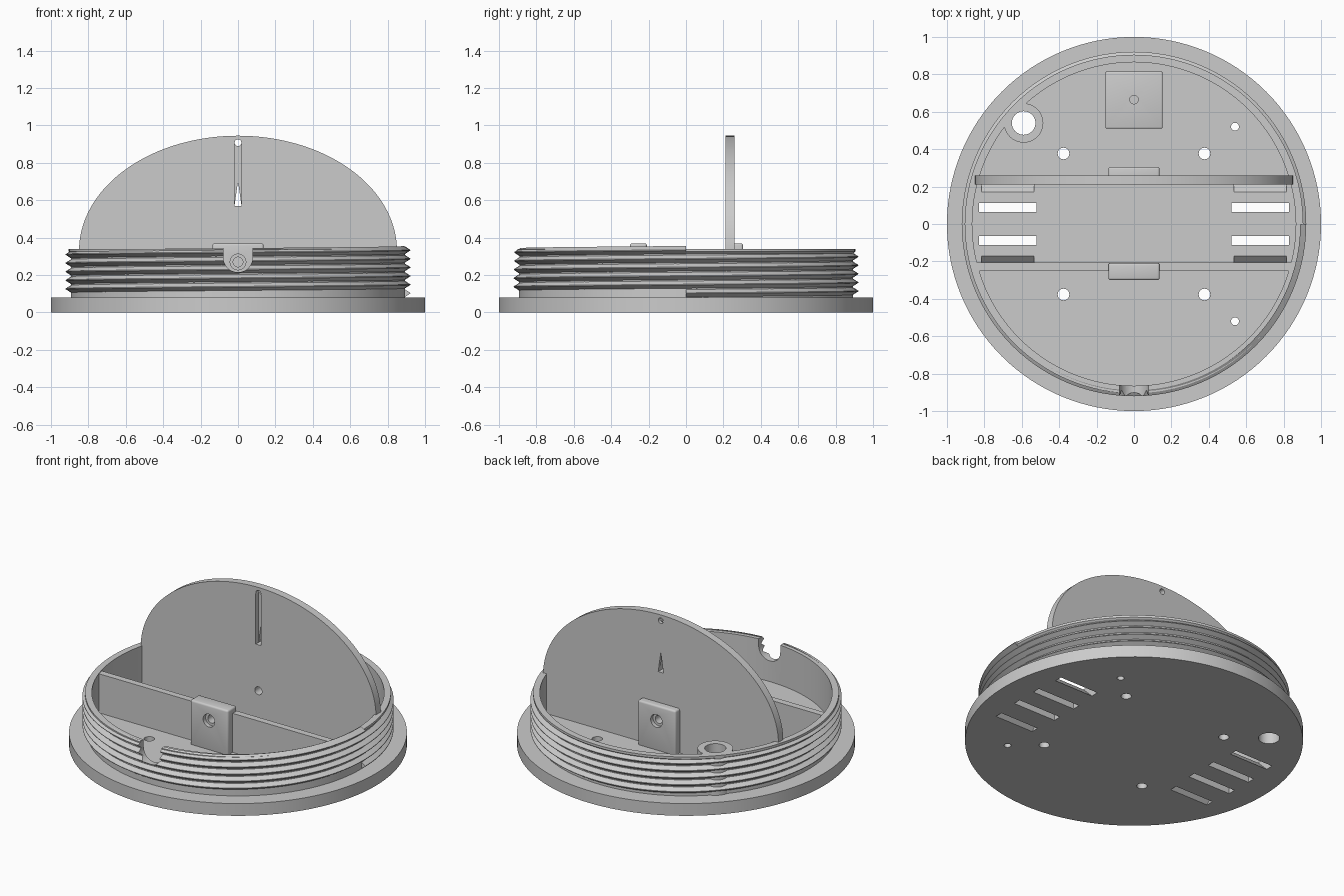
import bpy, bmesh, math
from mathutils import Matrix, Vector

cube = bpy.data.objects.get("Cube")
if cube:
    bpy.data.objects.remove(cube, do_unlink=True)

grey = bpy.data.materials.new("plain_grey")
grey.use_nodes = True
colour = (0.6, 0.6, 0.6, 1)
grey.diffuse_color = colour
grey.node_tree.nodes["Principled BSDF"].inputs["Base Color"].default_value = colour


def finish(name, bm):
    bmesh.ops.recalc_face_normals(bm, faces=bm.faces)
    mesh = bpy.data.meshes.new(name)
    bm.to_mesh(mesh)
    bm.free()
    mesh.materials.append(grey)
    obj = bpy.data.objects.new(name, mesh)
    bpy.context.collection.objects.link(obj)
    return obj


def box(name, x, y, z, bevel=0):
    bm = bmesh.new()
    bmesh.ops.create_cube(bm, size=1)
    for v in bm.verts:
        for i, (lo, hi) in enumerate((x, y, z)):
            v.co[i] = (lo + hi) / 2 + v.co[i] * (hi - lo)
    if bevel:
        bmesh.ops.bevel(bm, geom=bm.edges[:], offset=bevel, segments=3,
                        profile=0.5, affect='EDGES')
    return finish(name, bm)


def rod(name, start, end, r1, r2=None, segments=32):
    a, b = Vector(start), Vector(end)
    turn = (b - a).to_track_quat('Z', 'Y').to_matrix().to_4x4()
    bm = bmesh.new()
    bmesh.ops.create_cone(bm, cap_ends=True, segments=segments, radius1=r1,
                          radius2=r1 if r2 is None else r2, depth=(b - a).length,
                          matrix=Matrix.Translation((a + b) / 2) @ turn)
    return finish(name, bm)


def lathe(name, profile, steps=128):
    bm = bmesh.new()
    verts = [bm.verts.new((r, 0, z)) for r, z in profile]
    edges = [bm.edges.new((verts[i - 1], v)) for i, v in enumerate(verts)]
    bmesh.ops.spin(bm, geom=verts + edges, cent=(0, 0, 0), axis=(0, 0, 1),
                   angle=math.tau, steps=steps)
    bmesh.ops.remove_doubles(bm, verts=bm.verts, dist=0.0001)
    return finish(name, bm)


def prism(name, outline, axis, lo, hi):
    # Extrude a 2D outline along x or y
    place = (lambda p, d: (d, p[0], p[1])) if axis == 'X' else (lambda p, d: (p[0], d, p[1]))
    bm = bmesh.new()
    face = bm.faces.new([bm.verts.new(place(p, lo)) for p in outline])
    moved = bmesh.ops.extrude_face_region(bm, geom=[face])["geom"]
    bmesh.ops.translate(bm, vec=place((0, 0), hi - lo),
                        verts=[g for g in moved if isinstance(g, bmesh.types.BMVert)])
    return finish(name, bm)


def cut(targets, *cutters):
    for cutter in cutters:
        for obj in targets:
            mod = obj.modifiers.new("cut", 'BOOLEAN')
            mod.operation, mod.solver, mod.object = 'DIFFERENCE', 'EXACT', cutter
            with bpy.context.temp_override(object=obj, active_object=obj):
                bpy.ops.object.modifier_apply(modifier=mod.name)
        bpy.data.objects.remove(cutter, do_unlink=True)


FLOOR, RIM, INNER = 0.08, 0.34, 0.865

# Base disc and collar
base = rod("base_disc", (0, 0, 0), (0, 0, FLOOR), 1, segments=128)
collar = lathe("threaded_collar", [(INNER, 0.07), (0.893, 0.07), (0.893, 0.315),
                                   (0.905, 0.325), (0.905, RIM), (INNER, RIM)])

# Helical screw thread around the collar
pitch, turns, steps = 0.046, 5, 96
bm = bmesh.new()
rows = []
for i in range(turns * steps + 1):
    t = math.tau * i / steps
    mid = 0.103 + pitch * i / steps
    rows.append([bm.verts.new((r * math.cos(t), r * math.sin(t), mid + dz))
                 for r, dz in ((0.889, -0.0225), (0.921, -0.002), (0.921, 0.002), (0.889, 0.0225))])
for a, b in zip(rows, rows[1:]):
    for k in range(4):
        bm.faces.new((a[k - 1], a[k], b[k], b[k - 1]))
bm.faces.new(rows[0])
bm.faces.new(rows[-1])
thread = finish("screw_thread", bm)

# Cable post joined to the collar
post_x, post_y = -0.59, 0.54
post = rod("cable_post", (post_x, post_y, 0.07), (post_x, post_y, RIM), 0.105, segments=48)

# Tall rounded wall and low divider
arc = [(0.85 * math.cos(math.pi * i / 72), 0.33 + 0.615 * math.sin(math.pi * i / 72))
       for i in range(73)]
wall = prism("rounded_wall", [(0.85, 0.07)] + arc + [(-0.85, 0.07)], 'Y', 0.21, 0.26)
divider = box("divider", (-0.84, 0.84), (-0.25, -0.207), (0.07, 0.335))

# Screw blocks on the wall and the divider
front_block = box("front_screw_block", (-0.137, 0.137), (-0.30, -0.209), (0.07, 0.37), 0.012)
back_block = box("back_screw_block", (-0.137, 0.137), (0.215, 0.305), (0.07, 0.37), 0.012)

# Low pad behind the wall with a blind hole
pad = box("rear_pad", (-0.153, 0.153), (0.51, 0.815), (0.05, 0.12), 0.008)
cut([pad], rod("cutter", (0, 0.665, 0.09), (0, 0.665, 0.2), 0.023))

# Screw holes through the blocks, widened at the outer faces
for targets, inside, outside in (([divider, front_block], -0.15, -0.31),
                                 ([wall, back_block], 0.15, 0.315)):
    sign = math.copysign(1, outside)
    cut(targets, rod("cutter", (0, inside, 0.27), (0, outside, 0.27), 0.026),
        rod("cutter", (0, outside - 0.035 * sign, 0.27), (0, outside, 0.27), 0.042))

# Wall groove, cord hole and tapered opening
cut([wall], box("cutter", (-0.019, 0.019), (0.15, 0.24), (0.57, 0.9)),
    rod("cutter", (0, 0.15, 0.908), (0, 0.3, 0.908), 0.018),
    prism("cutter", [(-0.019, 0.57), (0.019, 0.57), (0, 0.7)], 'Y', 0.15, 0.3))

# Cable notch in the front of the collar
cut([collar, thread], rod("cutter", (0, -1, 0.293), (0, -0.7, 0.293), 0.078),
    box("cutter", (-0.078, 0.078), (-1, -0.7), (0.293, 0.5)))

# Floor holes
cut([base, collar, post], rod("cutter", (post_x, post_y, -0.1), (post_x, post_y, 0.5), 0.063, segments=48))
for sx in (-1, 1):
    for sy in (-1, 1):
        x, y = 0.377 * sx, 0.377 * sy
        cut([base], rod("cutter", (x, y, -0.1), (x, y, 0.2), 0.031))
        # Straight vent, then outward-slanting vent
        xs = sorted((0.52 * sx, 0.83 * sx))
        ys = sorted((0.063 * sy, 0.113 * sy))
        cut([base], box("cutter", xs, ys, (-0.1, 0.2)))
        xs = sorted((0.535 * sx, 0.815 * sx))
        slant = [(0.15 * sy, 0.1), (0.2 * sy, 0.1), (0.32 * sy, -0.02), (0.27 * sy, -0.02)]
        cut([base], prism("cutter", slant, 'X', *xs))
for y in (-0.52, 0.52):
    cut([base], rod("cutter", (0.54, y, -0.1), (0.54, y, 0.2), 0.021))

# Smooth curved faces, keep edges sharp
bpy.ops.object.select_all(action='DESELECT')
for obj in (base, collar, thread, post, wall, divider, front_block, back_block, pad):
    obj.select_set(True)
    bpy.context.view_layer.objects.active = obj
bpy.ops.object.shade_smooth_by_angle(angle=math.radians(30))
